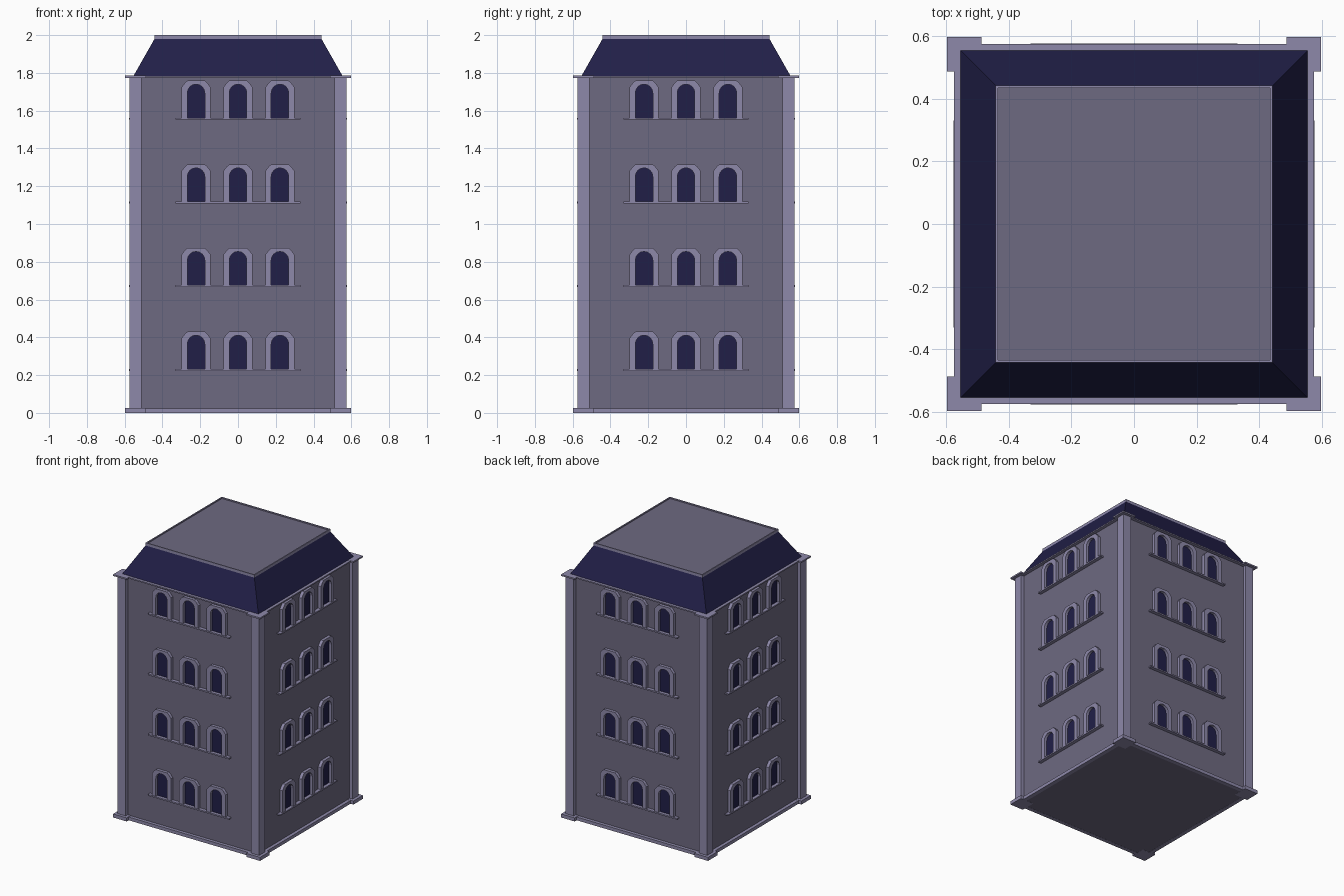
import bpy, bmesh, math
from mathutils import Matrix

if "Cube" in bpy.data.objects:
    bpy.data.objects.remove(bpy.data.objects["Cube"])


def material(name, rgb):
    m = bpy.data.materials.new(name)
    m.diffuse_color = (*rgb, 1)
    m.use_nodes = True
    m.node_tree.nodes["Principled BSDF"].inputs["Base Color"].default_value = m.diffuse_color
    return m


WALL = material("wall_stone", (0.155, 0.142, 0.218))
TRIM = material("trim_stone", (0.270, 0.250, 0.400))
NAVY = material("dark_navy", (0.015, 0.0135, 0.064))


def finish(bm, name, mat, turn=0):
    bmesh.ops.recalc_face_normals(bm, faces=bm.faces)
    bm.transform(Matrix.Rotation(turn * math.pi / 2, 4, 'Z'))
    me = bpy.data.meshes.new(name)
    bm.to_mesh(me)
    bm.free()
    me.materials.append(mat)
    ob = bpy.data.objects.new(name, me)
    bpy.context.collection.objects.link(ob)


def box(name, mat, x, y, z, turn=0, taper=1.0):
    """Box from min/max pairs; taper scales the top face about the z axis."""
    bm = bmesh.new()
    bmesh.ops.create_cube(bm, size=1)
    for v in bm.verts:
        k = taper if v.co.z > 0 else 1
        v.co = (x[v.co.x > 0] * k, y[v.co.y > 0] * k, z[v.co.z > 0])
    finish(bm, name, mat, turn)


# Half-outlines of the window opening and its surround, right side to crown
R, SPRING = 0.046, 0.132
arch = [(R * math.cos(i * math.pi / 8), SPRING + R * math.sin(i * math.pi / 8)) for i in range(5)]
inner = [(R, 0)] + arch
outer = [(0.077, 0), (0.077, SPRING), (0.077, 0.162), (0.062, 0.182), (0.046, 0.197), (0, 0.197)]


def mirrored(half):
    return half + [(-x, z) for x, z in half[-2::-1]]


def window_frame(name, cx, cz, turn):
    bm = bmesh.new()
    rings = [[bm.verts.new((cx + x, -d, cz + z)) for x, z in mirrored(p)]
             for p, d in ((outer, 0.548), (outer, 0.572), (inner, 0.572), (inner, 0.548))]
    n = len(rings[0])
    for k in range(4):
        a, b = rings[k], rings[(k + 1) % 4]
        for i in range(n - 1):
            bm.faces.new((a[i], a[i + 1], b[i + 1], b[i]))
    for i in (0, n - 1):
        bm.faces.new([r[i] for r in rings])
    finish(bm, name, TRIM, turn)


def window_pane(name, cx, cz, turn):
    bm = bmesh.new()
    f = bm.faces.new([bm.verts.new((cx + x, -0.552, cz + z)) for x, z in mirrored(inner)])
    r = bmesh.ops.extrude_face_region(bm, geom=[f])
    for v in r["geom"]:
        if isinstance(v, bmesh.types.BMVert):
            v.co.y += 0.006
    finish(bm, name, NAVY, turn)


# Main body
W = 0.55
box("walls", WALL, (-W, W), (-W, W), (0.001, 1.782))

# Mansard roof, flat deck
box("mansard_roof", NAVY, (-0.555, 0.555), (-0.555, 0.555), (1.781, 1.98), taper=0.442 / 0.555)
box("roof_deck", WALL, (-0.436, 0.436), (-0.436, 0.436), (1.979, 1.992))

for t in range(4):
    # Rim of the deck
    box(f"roof_rim_{t}", TRIM, (-0.442, 0.434), (-0.442, -0.434), (1.979, 2.0), t)
    # Corner pilaster with base and capital blocks
    box(f"corner_pilaster_{t}", TRIM, (0.51, 0.575), (-0.575, -0.51), (0.02, 1.778), t)
    for part, z, zs in (("base", (0, 0.026), (0, 0.024)), ("capital", (1.774, 1.785), (1.775, 1.784))):
        box(f"corner_{part}_{t}", TRIM, (0.487, 0.597), (-0.597, -0.487), z, t)
        box(f"{part}_band_{t}", TRIM, (-0.488, 0.488), (-0.574, -0.545), zs, t)
    # Four floors of three arched windows on a shared sill
    for floor in range(4):
        z = 0.233 + 0.443 * floor
        box(f"sill_{t}_{floor}", TRIM, (-0.33, 0.33), (-0.576, -0.545), (z - 0.01, z), t)
        for c in (-1, 0, 1):
            window_frame(f"window_frame_{t}_{floor}_{c + 1}", 0.222 * c, z, t)
            window_pane(f"window_pane_{t}_{floor}_{c + 1}", 0.222 * c, z, t)
